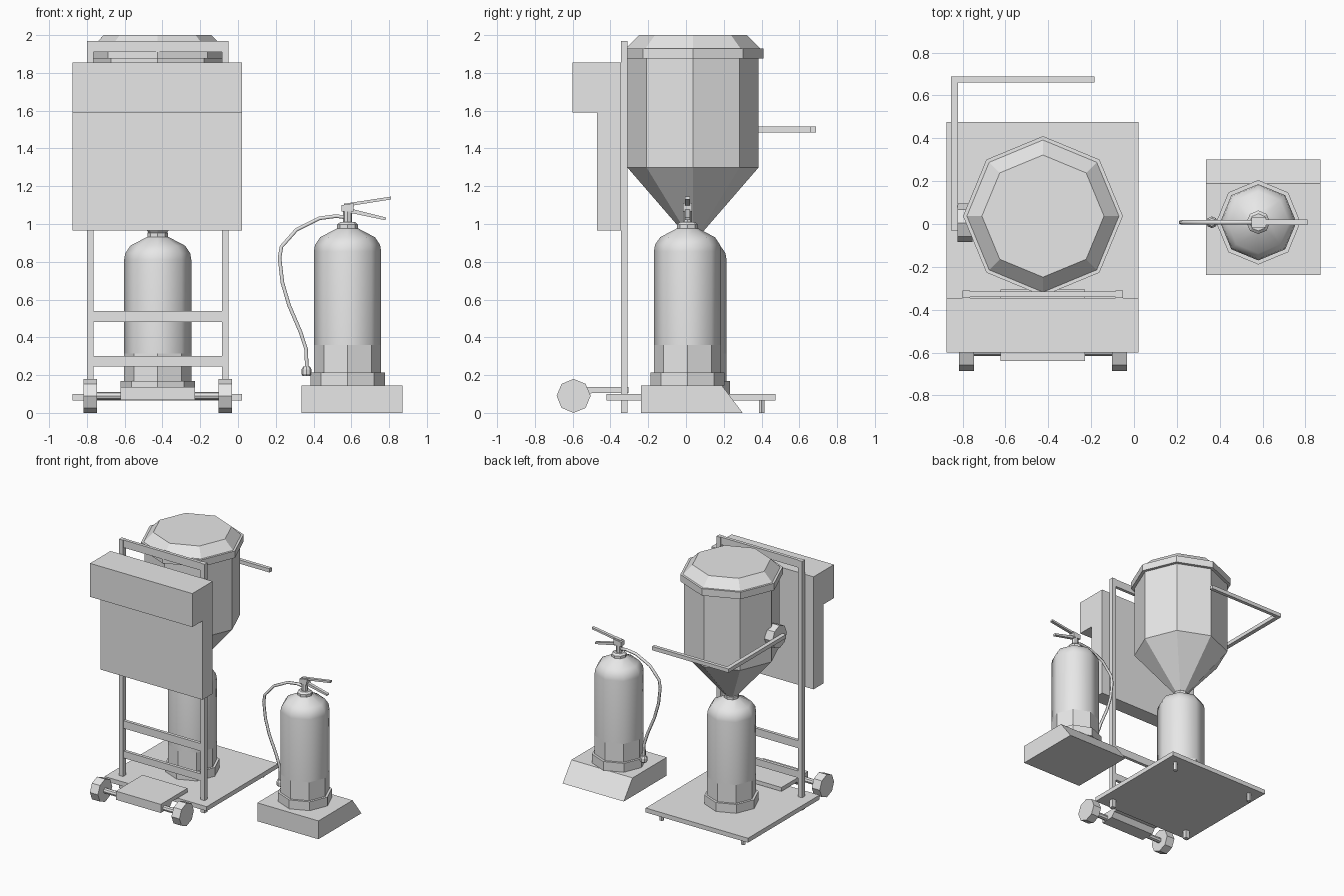
import bpy, bmesh, math
from mathutils import Vector, Matrix

if "Cube" in bpy.data.objects:
    bpy.data.objects.remove(bpy.data.objects["Cube"])

grey = bpy.data.materials.new("plain_grey")
grey.use_nodes = True
grey.diffuse_color = (0.8, 0.8, 0.8, 1)
for node in grey.node_tree.nodes:
    if node.type == 'BSDF_PRINCIPLED':
        node.inputs["Base Color"].default_value = (0.8, 0.8, 0.8, 1)


def finish(name, bm, smooth=False):
    bmesh.ops.recalc_face_normals(bm, faces=bm.faces)
    for f in bm.faces:
        f.smooth = smooth
    mesh = bpy.data.meshes.new(name)
    bm.to_mesh(mesh)
    bm.free()
    mesh.materials.append(grey)
    obj = bpy.data.objects.new(name, mesh)
    bpy.context.collection.objects.link(obj)
    return obj


def box(name, x, y, z):
    bm = bmesh.new()
    bmesh.ops.create_cube(bm, size=1)
    for v in bm.verts:
        v.co = [lo + (c + 0.5) * (hi - lo) for c, (lo, hi) in zip(v.co, (x, y, z))]
    return finish(name, bm)


def lathe(name, centre, profile, sides=8, smooth=False, caps=True, turn=None):
    """Rings of (radius, height) around z, optionally turned onto another axis."""
    bm = bmesh.new()
    rings = []
    for r, h in profile:
        angles = [math.tau * i / sides for i in range(sides)]
        rings.append([bm.verts.new((r * math.cos(a), r * math.sin(a), h)) for a in angles])
    for low, high in zip(rings, rings[1:]):
        for i in range(sides):
            j = (i + 1) % sides
            bm.faces.new((low[i], low[j], high[j], high[i]))
    if caps:
        bm.faces.new(rings[0][::-1])
        bm.faces.new(rings[-1])
    if turn:
        bmesh.ops.transform(bm, matrix=turn, verts=bm.verts)
    bmesh.ops.translate(bm, vec=Vector(centre), verts=bm.verts)
    return finish(name, bm, smooth)


def prism(name, axis, outline, start, end):
    """Outline extruded along x (points are y, z) or y (points are x, z)."""
    bm = bmesh.new()
    place = (lambda p: (start, p[0], p[1])) if axis == 'x' else (lambda p: (p[0], start, p[1]))
    face = bm.faces.new([bm.verts.new(place(p)) for p in outline])
    grown = bmesh.ops.extrude_face_region(bm, geom=[face])["geom"]
    step = Vector((end - start, 0, 0) if axis == 'x' else (0, end - start, 0))
    bmesh.ops.translate(bm, vec=step, verts=[g for g in grown if isinstance(g, bmesh.types.BMVert)])
    return finish(name, bm)


ALONG_X = Matrix.Rotation(math.pi / 2, 4, 'Y')


def wheel(name, x, y, z):
    lathe(name, (x, y, z), [(0.09, -0.035), (0.09, 0.035)], turn=ALONG_X)


def bottle(name, x, y, z):
    # Faceted foot and skirt, then a smooth body with a rounded shoulder
    lathe(name + "_foot", (x, y, z), [(0.197, 0), (0.197, 0.07)])
    lathe(name + "_skirt", (x, y, z), [(0.178, 0.07), (0.178, 0.215)], caps=False)
    lathe(name + "_body", (x, y, z),
          [(0.178, 0.215), (0.178, 0.71), (0.172, 0.745), (0.145, 0.785), (0.05, 0.835)],
          smooth=True, caps=False)
    lathe(name + "_collar", (x, y, z), [(0.055, 0.83), (0.055, 0.852), (0.04, 0.865)])


# Trolley platform with rear feet
CX, CY = -0.425, 0.037
box("platform", (-0.875, 0.02), (-0.42, 0.475), (0.065, 0.10))

# Both sides of the trolley
for side, sign in (("right", -1), ("left", 1)):
    px = CX + sign * 0.357
    box(side + "_post", (px - 0.0175, px + 0.0175), (-0.345, -0.31), (0, 1.97))
    lathe(side + "_rear_foot", (px, 0.40, 0), [(0.017, 0), (0.017, 0.066)], sides=6)
    wheel(side + "_wheel", px, -0.595, 0.09)

# Ladder frame rungs
for name, low, high in (("lower_rung", 0.245, 0.30), ("upper_rung", 0.48, 0.54),
                        ("top_rail", 1.91, 1.97)):
    box(name, (CX - 0.345, CX + 0.345), (-0.34, -0.315), (low, high))

# Axle and foot plate
lathe("axle", (CX, -0.595, 0.09), [(0.021, -0.33), (0.021, 0.33)], turn=ALONG_X)
prism("foot_plate", 'x', [(-0.64, 0.068), (-0.53, 0.068), (-0.50, 0.105), (-0.305, 0.105),
                          (-0.305, 0.136), (-0.64, 0.136)], -0.622, -0.228)

# Stepped control cabinet
prism("control_cabinet", 'x', [(-0.47, 0.965), (-0.345, 0.965), (-0.345, 1.855),
                               (-0.60, 1.855), (-0.60, 1.59), (-0.47, 1.59)], -0.875, 0.02)

# Hopper and its lid
lathe("hopper", (CX, CY, 0), [(0.045, 0.95), (0.348, 1.30), (0.348, 1.88)])
lathe("hopper_lid", (CX, CY, 0), [(0.373, 1.875), (0.373, 1.93), (0.355, 1.93), (0.285, 2.0)])

# Swing arm on a round pivot
wheel("arm_pivot", -0.788, 0.005, 1.50)
box("arm", (-0.855, -0.822), (-0.03, 0.688), (1.485, 1.515))
box("arm_crossbar", (-0.822, -0.185), (0.66, 0.688), (1.485, 1.515))

# Bottle under the hopper
bottle("filling_bottle", CX, CY, 0.10)

# Wedge-backed stand and free bottle
BX, BY = 0.58, 0.008
prism("stand", 'x', [(-0.237, 0), (0.30, 0), (0.19, 0.145), (-0.237, 0.145)], 0.335, 0.87)
bottle("free_bottle", BX, BY, 0.145)

# Valve and squeeze handles
lathe("valve", (BX, BY, 0), [(0.024, 1.0), (0.024, 1.09)])
prism("valve_head", 'y', [(0.548, 1.065), (0.61, 1.065), (0.615, 1.11), (0.548, 1.10)],
      BY - 0.024, BY + 0.024)
prism("upper_lever", 'y', [(0.56, 1.09), (0.62, 1.10), (0.81, 1.13), (0.81, 1.145), (0.56, 1.107)],
      BY - 0.012, BY + 0.012)
prism("lower_grip", 'y', [(0.59, 1.06), (0.78, 1.02), (0.785, 1.034), (0.60, 1.08)],
      BY - 0.012, BY + 0.012)

# Hose and nozzle
path = [(0.57, 1.035), (0.52, 1.042), (0.43, 1.03), (0.31, 0.97), (0.23, 0.88), (0.22, 0.82),
        (0.235, 0.69), (0.27, 0.57), (0.33, 0.43), (0.36, 0.34), (0.365, 0.23)]
curve = bpy.data.curves.new("hose", 'CURVE')
curve.dimensions = '3D'
curve.bevel_depth = 0.011
curve.bevel_resolution = 1
spline = curve.splines.new('POLY')
spline.points.add(len(path) - 1)
for point, (x, z) in zip(spline.points, path):
    point.co = (x, BY, z, 1)
curve.materials.append(grey)
hose = bpy.data.objects.new("hose", curve)
bpy.context.collection.objects.link(hose)
lathe("nozzle", (0.363, BY, 0), [(0.02, 0.195), (0.027, 0.205), (0.027, 0.23), (0.018, 0.245)])
